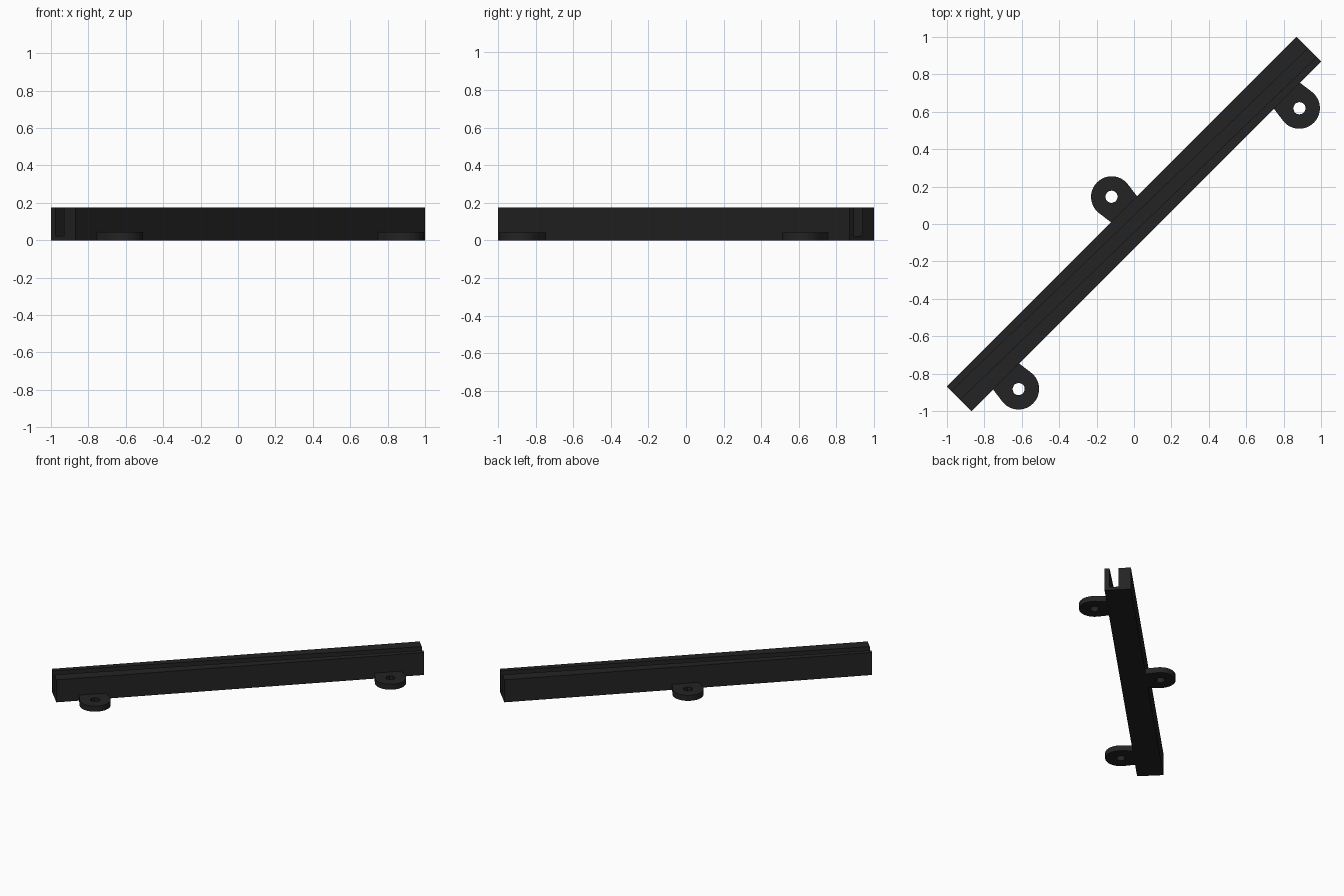
import bpy, bmesh, math
from mathutils import Vector

if "Cube" in bpy.data.objects:
    bpy.data.objects.remove(bpy.data.objects["Cube"])

HALF_L, HALF_W, H, FLOOR = 1.322, 0.0935, 0.176, 0.024
ALONG = Vector((1, 1, 0)).normalized()     # rail direction
ACROSS = Vector((1, -1, 0)).normalized()   # towards front right
UP = Vector((0, 0, 1))

black = bpy.data.materials.new("black plastic")
black.diffuse_color = (0.017, 0.017, 0.017, 1)
black.use_nodes = True
black.node_tree.nodes["Principled BSDF"].inputs["Base Color"].default_value = black.diffuse_color


def place(a, c, z):
    return ALONG * a + ACROSS * c + UP * z


def finish(name, bm):
    bmesh.ops.recalc_face_normals(bm, faces=bm.faces)
    me = bpy.data.meshes.new(name)
    bm.to_mesh(me)
    bm.free()
    me.materials.append(black)
    ob = bpy.data.objects.new(name, me)
    bpy.context.collection.objects.link(ob)
    return ob


# Rail: U section whose slot drifts from one side to the other along the length
bm = bmesh.new()
ends = []
for a, s0, s1 in ((-HALF_L, -0.058, 0.006), (HALF_L, -0.006, 0.058)):
    prof = [(-HALF_W, 0), (s0, 0), (s1, 0), (HALF_W, 0), (HALF_W, FLOOR), (HALF_W, H),
            (s1, H), (s1, FLOOR), (s0, FLOOR), (s0, H), (-HALF_W, H), (-HALF_W, FLOOR)]
    v = [bm.verts.new(place(a, c, z)) for c, z in prof]
    ends.append(v)
    for idx in ((0, 1, 8, 11), (1, 2, 7, 8), (2, 3, 4, 7), (4, 5, 6, 7), (8, 9, 10, 11)):
        bm.faces.new([v[i] for i in idx])
n = len(ends[0])
for i in range(n):
    j = (i + 1) % n
    bm.faces.new((ends[0][i], ends[0][j], ends[1][j], ends[1][i]))
finish("slotted_rail", bm)


# Mounting tabs: rounded ear with a screw hole
def tab(name, along, side, reach=0.187, r=0.11, hole=0.033, t=0.043, steps=32):
    outer = [(-0.098, HALF_W - 0.004 - reach)]
    for k in range(steps + 1):
        ang = math.radians(-100 + 200 * k / steps)
        outer.append((r * math.sin(ang), r * math.cos(ang)))
    outer += [(0.098, HALF_W - 0.004 - reach), (0, HALF_W - 0.004 - reach)]
    inner = [Vector(p).normalized() * hole for p in outer]
    bm = bmesh.new()
    rings = []
    for pts, z in ((outer, 0), (outer, t), (inner, t), (inner, 0)):
        rings.append([bm.verts.new(place(along + x, side * (reach + y), z)) for x, y in pts])
    m = len(outer)
    for q in range(4):
        lo, hi = rings[q], rings[(q + 1) % 4]
        for i in range(m):
            j = (i + 1) % m
            bm.faces.new((lo[i], lo[j], hi[j], hi[i]))
    ob = finish(name, bm)
    bpy.ops.object.select_all(action='DESELECT')
    ob.select_set(True)
    bpy.context.view_layer.objects.active = ob
    bpy.ops.object.shade_smooth_by_angle(angle=math.radians(30))


tab("mounting_tab_right", 1.063, 1)
tab("mounting_tab_middle", 0.018, -1)
tab("mounting_tab_left", -1.06, 1)
